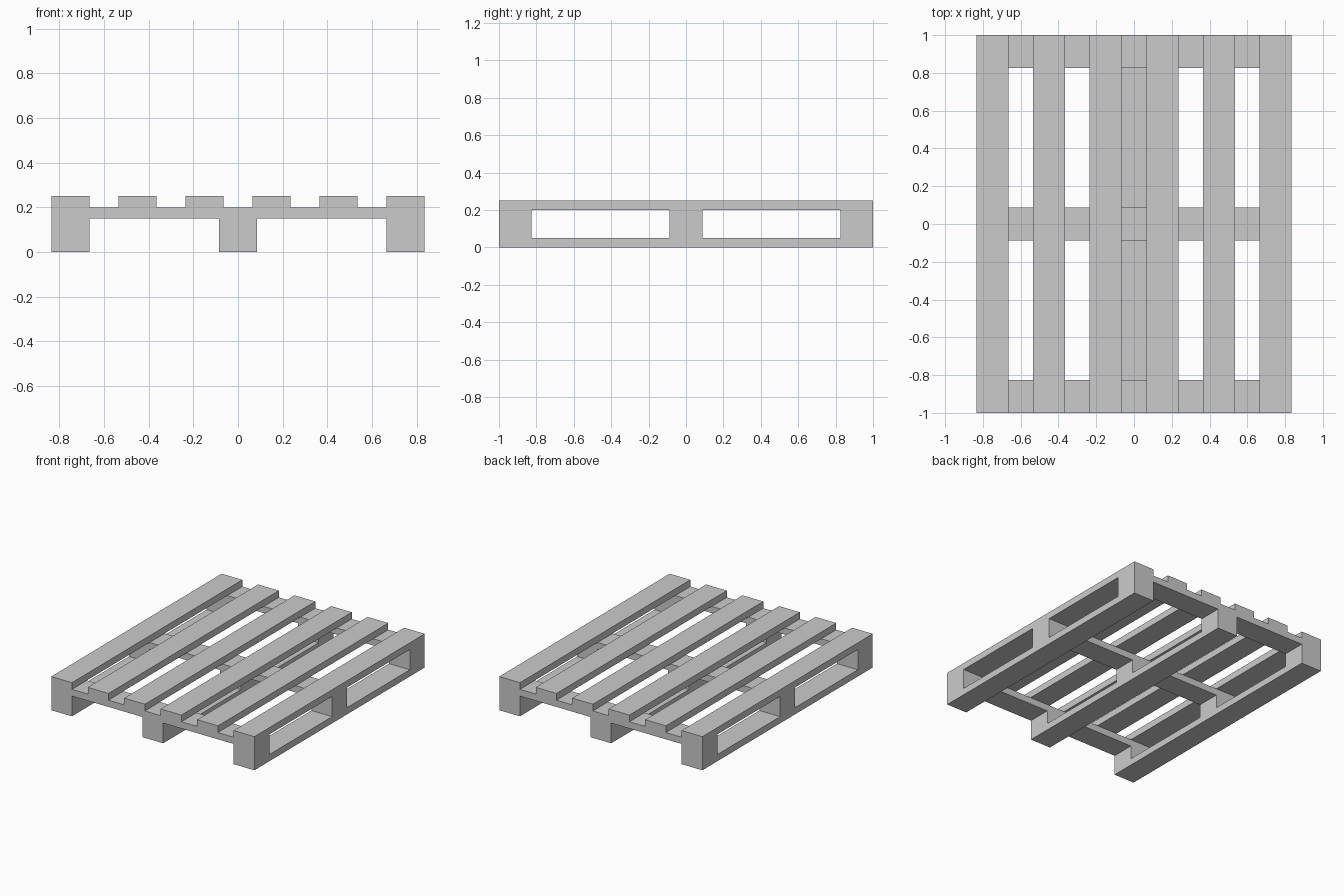
import bpy

if "Cube" in bpy.data.objects:
    bpy.data.objects.remove(bpy.data.objects["Cube"])

W, L = 0.835, 1.0          # half width, half length
BOARD = 0.17               # board width along x
BAR = 0.175                # cross bar width along y
parts = bpy.data.collections.new("pallet_parts")
bpy.context.scene.collection.children.link(parts)


def box(name, x, y, z, collection=parts):
    """Box from (min, max) ranges on each axis."""
    bpy.ops.mesh.primitive_cube_add(size=1)
    o = bpy.context.object
    o.name = name
    for v in o.data.vertices:
        v.co = [r[1] if c > 0 else r[0] for c, r in zip(v.co, (x, y, z))]
    for c in list(o.users_collection):
        c.objects.unlink(o)
    collection.objects.link(o)
    return o


def span(centre, width):
    return (centre - width / 2, centre + width / 2)


bar_ys = (-(L - BAR / 2), 0, L - BAR / 2)
skid_xs = (-(W - BOARD / 2), 0, W - BOARD / 2)

# Six deck boards running front to back
for i in range(6):
    box("deck_board", span(-0.75 + 0.3 * i, BOARD), (-L, L), (0.20, 0.25))

# Three bottom skids with spacer blocks
for x in skid_xs:
    box("bottom_skid", span(x, BOARD), (-L, L), (0, 0.05))
    for y in bar_ys:
        box("spacer_block", span(x, BOARD), span(y, BAR), (0.05, 0.15))

# Cross bars; the middle one becomes the base of the joined pallet
for y in (bar_ys[0], bar_ys[2]):
    box("cross_bar", (-W, W), span(y, BAR), (0.15, 0.20))
pallet = box("pallet", (-W, W), span(0, BAR), (0.15, 0.20),
             bpy.context.scene.collection)

# Fuse all parts into one seamless solid
for o in parts.objects:
    m = pallet.modifiers.new("join_" + o.name, "BOOLEAN")
    m.operation, m.solver, m.object = "UNION", "EXACT", o
clean = pallet.modifiers.new("merge_flat_faces", "DECIMATE")
clean.decimate_type = "DISSOLVE"
clean.angle_limit = 0.01

# Apply the modifiers and drop the helper parts
graph = bpy.context.evaluated_depsgraph_get()
fused = bpy.data.meshes.new_from_object(pallet.evaluated_get(graph))
pallet.modifiers.clear()
pallet.data = fused
for o in list(parts.objects):
    bpy.data.objects.remove(o)
bpy.data.collections.remove(parts)
